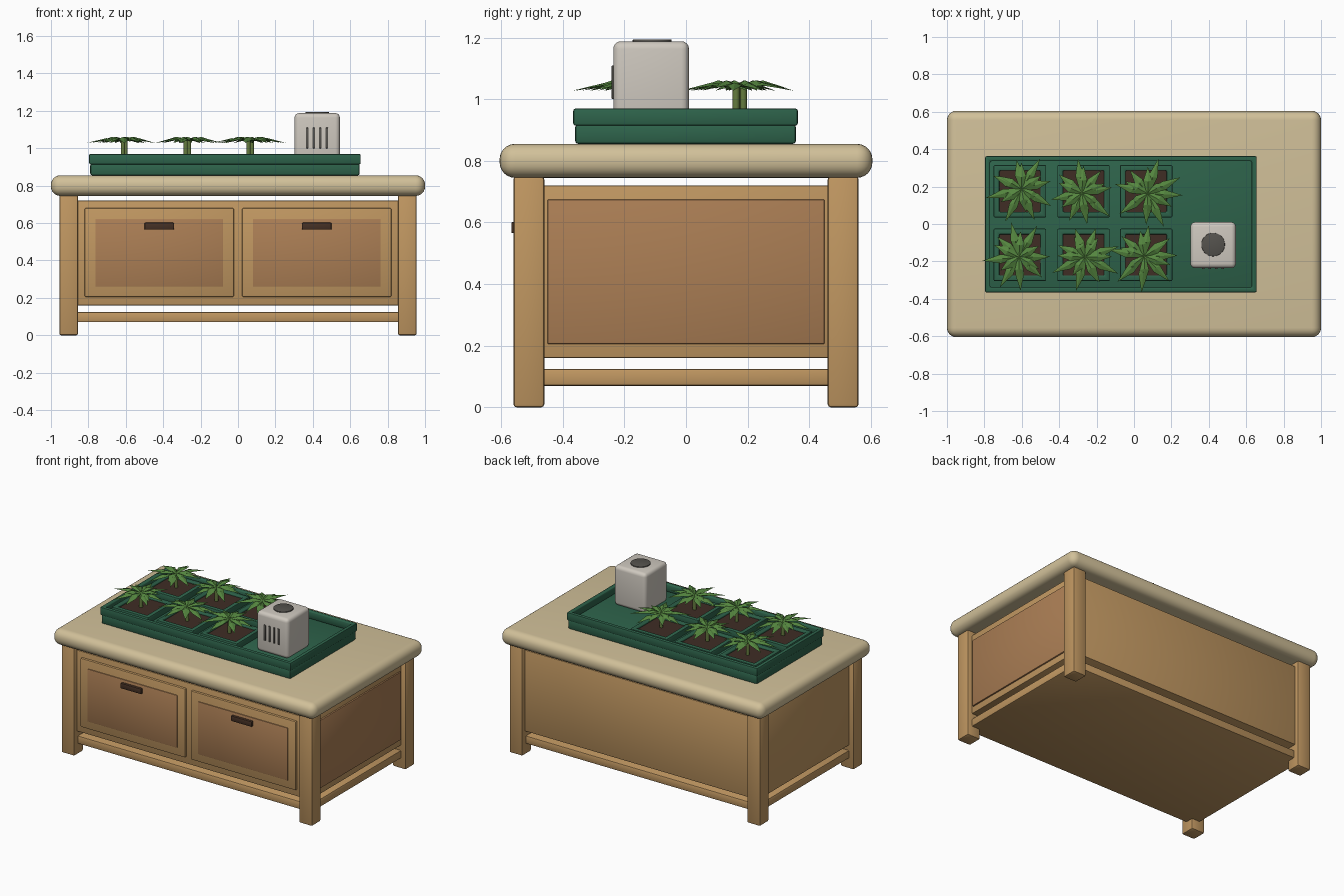
import bpy, bmesh, math, random
from mathutils import Vector

if "Cube" in bpy.data.objects:
    bpy.data.objects.remove(bpy.data.objects["Cube"])

random.seed(4)


def mat(name, r, g, b):
    m = bpy.data.materials.new(name)
    m.diffuse_color = (r, g, b, 1)
    m.use_nodes = True
    m.node_tree.nodes["Principled BSDF"].inputs["Base Color"].default_value = m.diffuse_color
    return m


TOP = mat("pale wood", 0.64, 0.53, 0.32)
WOOD = mat("wood", 0.53, 0.31, 0.12)
PANEL = mat("panel wood", 0.41, 0.21, 0.09)
DARK = mat("dark brown", 0.06, 0.03, 0.018)
GREEN = mat("tray green", 0.027, 0.125, 0.07)
SOIL = mat("soil", 0.05, 0.026, 0.018)
LEAF = mat("leaf green", 0.09, 0.24, 0.05)
STEM = mat("stem green", 0.13, 0.2, 0.05)
CASE = mat("case grey", 0.62, 0.58, 0.52)
METAL = mat("dark grey", 0.09, 0.085, 0.075)


def finish(ob, material, bevel=0, seg=2):
    ob.data.materials.append(material)
    if bevel:
        m = ob.modifiers.new("bevel", 'BEVEL')
        m.width, m.segments = bevel, seg
        bpy.context.view_layer.objects.active = ob
        for o in bpy.context.selected_objects:
            o.select_set(False)
        ob.select_set(True)
        bpy.ops.object.modifier_apply(modifier="bevel")
        bpy.ops.object.shade_smooth_by_angle(angle=math.radians(35))
    return ob


def box(name, x, y, z, material, bevel=0.006, seg=2):
    """Box from (min, max) pairs on each axis."""
    bm = bmesh.new()
    bmesh.ops.create_cube(bm, size=1)
    for v in bm.verts:
        v.co = [lo + (c + 0.5) * (hi - lo) for c, (lo, hi) in zip(v.co, (x, y, z))]
    me = bpy.data.meshes.new(name)
    bm.to_mesh(me)
    bm.free()
    ob = bpy.data.objects.new(name, me)
    bpy.context.collection.objects.link(ob)
    return finish(ob, material, bevel, seg)


def cyl(name, loc, r, depth, material, sides=32, bevel=0):
    bpy.ops.mesh.primitive_cylinder_add(vertices=sides, radius=r, depth=depth, location=loc)
    ob = bpy.context.object
    ob.name = name
    finish(ob, material, bevel)
    bpy.ops.object.shade_smooth_by_angle(angle=math.radians(40))
    return ob


def frame(name, x, y, z, t, material, bevel):
    """Four-sided rectangular rim of thickness t, open in the middle."""
    bm = bmesh.new()
    loops = []
    for inset, h in ((0, z[0]), (0, z[1]), (t, z[1]), (t, z[0])):
        a, b, c, d = x[0] + inset, x[1] - inset, y[0] + inset, y[1] - inset
        loops.append([bm.verts.new(p) for p in ((a, c, h), (b, c, h), (b, d, h), (a, d, h))])
    for i in range(4):
        for j in range(4):
            p, q = loops[i], loops[(i + 1) % 4]
            bm.faces.new((p[j], p[(j + 1) % 4], q[(j + 1) % 4], q[j]))
    bmesh.ops.recalc_face_normals(bm, faces=bm.faces)
    me = bpy.data.meshes.new(name)
    bm.to_mesh(me)
    bm.free()
    ob = bpy.data.objects.new(name, me)
    bpy.context.collection.objects.link(ob)
    return finish(ob, material, bevel)


# Table top, legs, cabinet body and lower shelf
box("table_top", (-1, 1), (-0.605, 0.605), (0.745, 0.855), TOP, 0.05, 6)
for sx in (-1, 1):
    for sy in (-1, 1):
        cx, cy = sx * 0.905, sy * 0.51
        box("leg", (cx - 0.05, cx + 0.05), (cy - 0.05, cy + 0.05), (0, 0.75), WOOD, 0.01)
box("cabinet_body", (-0.92, 0.92), (-0.53, 0.53), (0.16, 0.72), WOOD)
box("lower_shelf", (-0.92, 0.92), (-0.52, 0.52), (0.07, 0.125), WOOD, 0.008)
box("side_panel", (0.9, 0.93), (-0.45, 0.45), (0.205, 0.675), PANEL)

# Drawers
for s in (-1, 1):
    c = s * 0.421
    box("drawer_front", (c - 0.4, c + 0.4), (-0.545, -0.5), (0.205, 0.68), WOOD, 0.008)
    box("drawer_panel", (c - 0.342, c + 0.342), (-0.55, -0.52), (0.26, 0.622), PANEL, 0.004)
    box("drawer_handle", (c - 0.079, c + 0.079), (-0.567, -0.54), (0.565, 0.602), DARK, 0.005)

# Growing tray
box("tray_base", (-0.79, 0.65), (-0.36, 0.357), (0.855, 0.918), GREEN, 0.01)
frame("tray_rim", (-0.796, 0.656), (-0.366, 0.363), (0.914, 0.97), 0.027, GREEN, 0.008)


def plant(x, y):
    """Short stem with two whorls of pointed, creased leaves."""
    cyl("plant_stem", (x, y, 0.99), 0.012, 0.11, STEM, 10)
    bm = bmesh.new()
    for count, reach, height, turn in ((8, 0.185, 1.04, 0), (6, 0.14, 1.047, 0.35)):
        start = random.uniform(0, 6.28)
        for i in range(count):
            a = start + turn + i * math.tau / count + random.uniform(-0.15, 0.15)
            r = reach * random.uniform(0.85, 1.08)
            d = Vector((math.cos(a), math.sin(a), 0))
            n = Vector((-d.y, d.x, 0))
            o = Vector((x, y, height))
            up = Vector((0, 0, 1))
            w = 0.024
            spine = [bm.verts.new(o), bm.verts.new(o + d * r * 0.45 + up * 0.014),
                     bm.verts.new(o + d * r - up * 0.012)]
            for s in (-1, 1):
                e1 = bm.verts.new(o + d * r * 0.15 + n * s * w * 0.5)
                e2 = bm.verts.new(o + d * r * 0.5 + n * s * w + up * 0.004)
                faces = [(spine[0], e1, e2, spine[1]), (spine[1], e2, spine[2])]
                for f in faces:
                    bm.faces.new(f if s < 0 else f[::-1])
    me = bpy.data.meshes.new("plant_leaves")
    bm.to_mesh(me)
    bm.free()
    ob = bpy.data.objects.new("plant_leaves", me)
    bpy.context.collection.objects.link(ob)
    finish(ob, LEAF)


# Pots with soil and plants
for px in (-0.61, -0.27, 0.065):
    for py in (-0.165, 0.175):
        h = 0.14
        frame("pot", (px - h, px + h), (py - h, py + h), (0.914, 0.96), 0.03, GREEN, 0.006)
        box("pot_soil", (px - 0.112, px + 0.112), (py - 0.112, py + 0.112), (0.914, 0.947), SOIL, 0)
        plant(px + random.uniform(-0.01, 0.01), py + random.uniform(-0.015, 0.015))

# Control unit with vent slots and a dial
box("control_unit", (0.302, 0.545), (-0.236, 0.01), (0.914, 1.188), CASE, 0.025, 4)
for i in range(4):
    vx = 0.37 + i * 0.035
    box("vent_slot", (vx - 0.007, vx + 0.007), (-0.241, -0.22), (1.0, 1.11), METAL, 0.003)
cyl("dial", (0.423, -0.11, 1.185), 0.063, 0.018, METAL, 32, 0.003)
